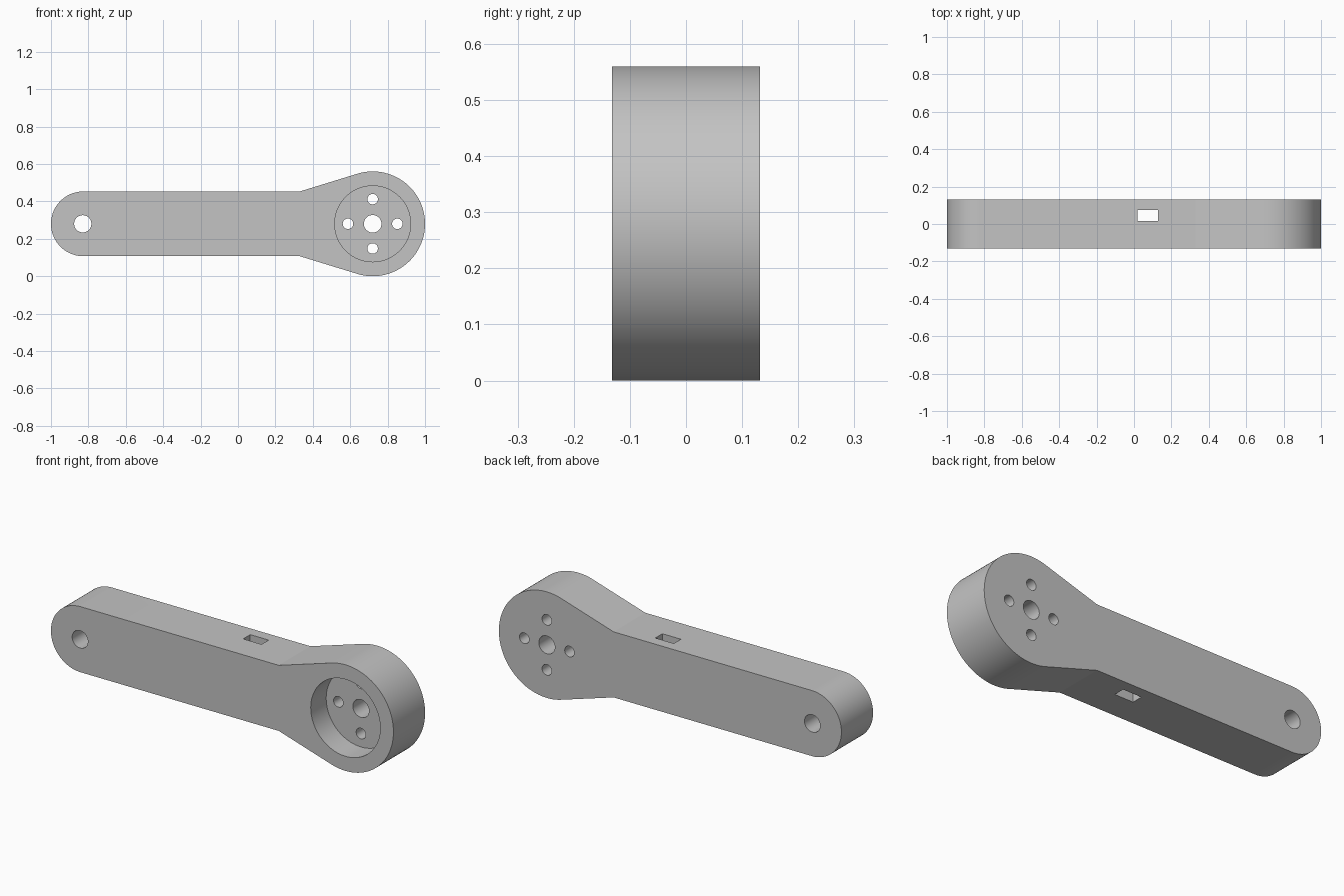
import bpy, bmesh
from math import radians, pi, cos, sin, acos, atan2, hypot
from mathutils import Matrix

cube = bpy.data.objects.get("Cube")
if cube:
    bpy.data.objects.remove(cube, do_unlink=True)

MID = 0.28                      # height of the long axis
HEAD_X, HEAD_R = 0.72, 0.28     # wide end
TAIL_X, TAIL_R = -0.827, 0.173  # narrow end
KNEE_X = 0.33                   # where the arm starts to flare
HALF = 0.132                    # half thickness

grey = bpy.data.materials.new("plain_grey")
grey.use_nodes = True
colour = (0.55, 0.55, 0.55, 1)
grey.diffuse_color = colour
grey.node_tree.nodes["Principled BSDF"].inputs["Base Color"].default_value = colour


def add_object(name, bm):
    bmesh.ops.recalc_face_normals(bm, faces=bm.faces)
    mesh = bpy.data.meshes.new(name)
    bm.to_mesh(mesh)
    bm.free()
    mesh.materials.append(grey)
    obj = bpy.data.objects.new(name, mesh)
    bpy.context.collection.objects.link(obj)
    return obj


def arc(cx, r, start, end, steps):
    angles = [start + (end - start) * i / steps for i in range(steps + 1)]
    return [(cx + r * cos(a), MID + r * sin(a)) for a in angles]


# Arm outline: round head, tangent flares, straight bar, round tail
dx = KNEE_X - HEAD_X
tangent = atan2(TAIL_R, dx) - acos(HEAD_R / hypot(dx, TAIL_R))
outline = arc(HEAD_X, HEAD_R, -tangent, tangent, 64)
outline.append((KNEE_X, MID + TAIL_R))
outline += arc(TAIL_X, TAIL_R, pi / 2, 3 * pi / 2, 48)
outline.append((KNEE_X, MID - TAIL_R))

bm = bmesh.new()
face = bm.faces.new([bm.verts.new((x, -HALF, z)) for x, z in outline])
ext = bmesh.ops.extrude_face_region(bm, geom=[face])
bmesh.ops.translate(bm, vec=(0, 2 * HALF, 0),
                    verts=[v for v in ext["geom"] if isinstance(v, bmesh.types.BMVert)])
arm = add_object("lever_arm", bm)


def cut(bm):
    cutter = add_object("cutter", bm)
    cutter.hide_render = True
    mod = arm.modifiers.new("cut", "BOOLEAN")
    mod.operation = "DIFFERENCE"
    mod.solver = "EXACT"
    mod.object = cutter
    bpy.context.view_layer.objects.active = arm
    bpy.ops.object.modifier_apply(modifier=mod.name)
    bpy.data.objects.remove(cutter, do_unlink=True)


def bore(x, z, r, y0=-0.3, y1=0.3, segments=48):
    bm = bmesh.new()
    place = Matrix.Translation((x, (y0 + y1) / 2, z)) @ Matrix.Rotation(pi / 2, 4, "X")
    bmesh.ops.create_cone(bm, cap_ends=True, segments=segments, radius1=r, radius2=r,
                          depth=y1 - y0, matrix=place)
    cut(bm)


# Front pocket, pivot holes and the four screw holes around the hub
bore(HEAD_X, MID, 0.203, y1=-0.003, segments=80)
bore(HEAD_X, MID, 0.047)
bore(TAIL_X - 0.003, MID, 0.046)
for i in range(4):
    a = i * pi / 2
    bore(HEAD_X + 0.132 * cos(a), MID + 0.132 * sin(a), 0.028)

# Rectangular slot passing vertically through the bar
bm = bmesh.new()
bmesh.ops.create_cube(bm, size=1, matrix=Matrix.Translation((0.073, 0.045, MID))
                      @ Matrix.Diagonal((0.108, 0.059, 1, 1)))
cut(bm)

# Smooth round walls, crisp edges
bpy.ops.object.select_all(action="DESELECT")
arm.select_set(True)
bpy.context.view_layer.objects.active = arm
bpy.ops.object.shade_smooth_by_angle(angle=radians(12))
